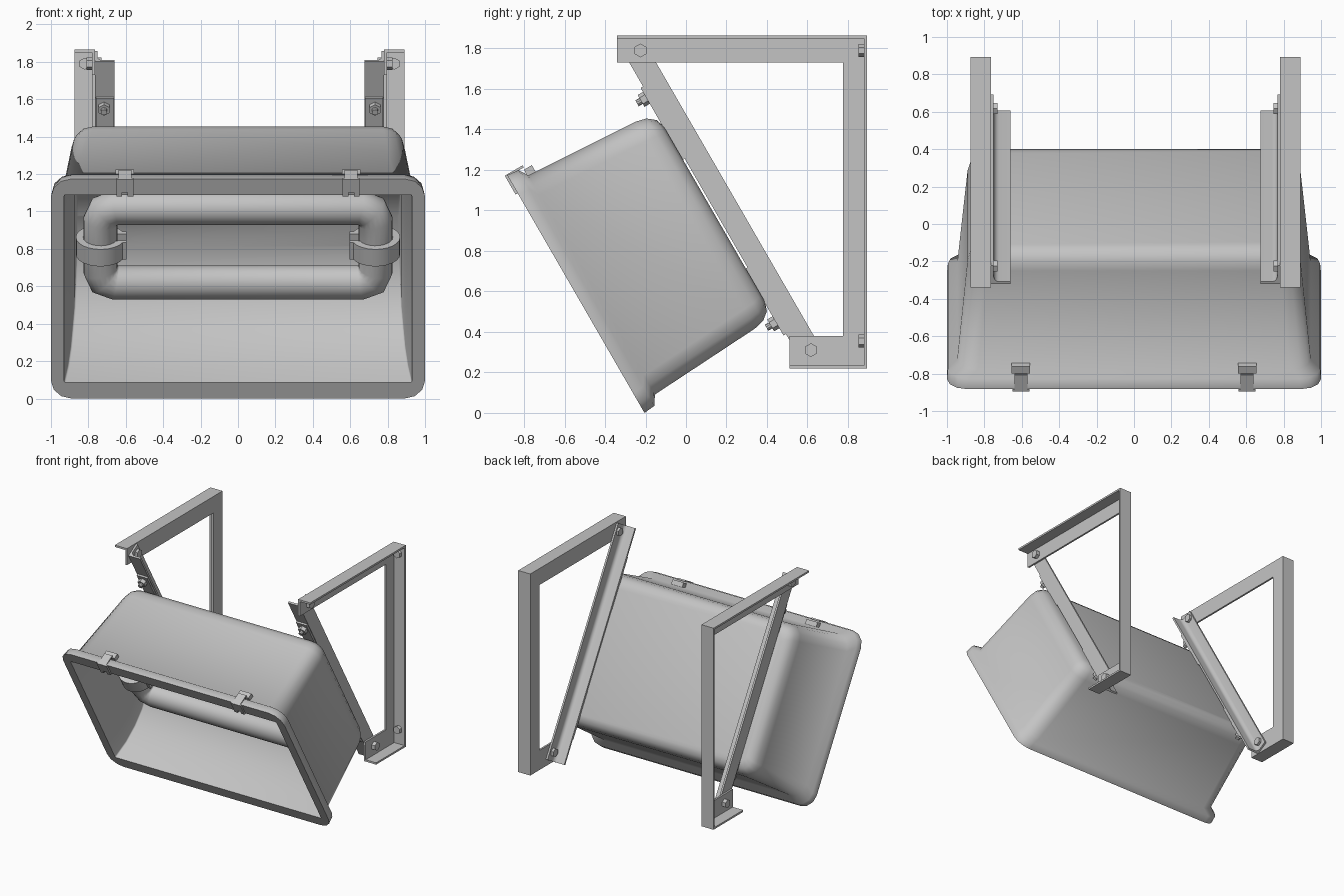
import bpy, bmesh, math
from math import sin, cos, pi, radians
from mathutils import Matrix, Vector

if "Cube" in bpy.data.objects:
    bpy.data.objects.remove(bpy.data.objects["Cube"])

grey = bpy.data.materials.new("light grey metal")
grey.use_nodes = True
colour = (0.55, 0.55, 0.55, 1)
grey.diffuse_color = colour
grey.node_tree.nodes["Principled BSDF"].inputs["Base Color"].default_value = colour

WORLD = Matrix()
# Tilted housing frame: x across, y into the housing, z up along the open face
TILT = Matrix.Translation((0, -0.544, 0.587)) @ Matrix.Rotation(radians(30), 4, 'X')
# The mounting hardware sits slightly off the housing centre
SHIFT = 0.008


def finish(name, bm, frame=WORLD, mirror=False, smooth=None, offset=0):
    bmesh.ops.recalc_face_normals(bm, faces=bm.faces)
    bm.transform(frame)
    me = bpy.data.meshes.new(name)
    bm.to_mesh(me)
    bm.free()
    me.materials.append(grey)
    ob = bpy.data.objects.new(name, me)
    ob.location.x = offset
    bpy.context.collection.objects.link(ob)
    if mirror:
        ob.modifiers.new("Mirror", 'MIRROR').use_mirror_merge = False
    if smooth:
        bpy.ops.object.select_all(action='DESELECT')
        ob.select_set(True)
        bpy.context.view_layer.objects.active = ob
        bpy.ops.object.shade_smooth_by_angle(angle=radians(smooth))


def box(bm, xs, ys, zs):
    size = [r[1] - r[0] for r in (xs, ys, zs)]
    mid = [(r[1] + r[0]) / 2 for r in (xs, ys, zs)]
    m = Matrix.Translation(mid) @ Matrix.Diagonal((*size, 1))
    bmesh.ops.create_cube(bm, size=1, matrix=m)


def prism(bm, points, offset):
    face = bm.faces.new([bm.verts.new(p) for p in points])
    ext = bmesh.ops.extrude_face_region(bm, geom=[face], use_keep_orig=True)
    verts = [g for g in ext['geom'] if isinstance(g, bmesh.types.BMVert)]
    bmesh.ops.translate(bm, verts=verts, vec=offset)


def cylinder(bm, centre, axis, radius, depth, sides):
    rot = Vector(axis).to_track_quat('Z', 'Y').to_matrix().to_4x4()
    bmesh.ops.create_cone(bm, cap_ends=True, segments=sides, radius1=radius,
                          radius2=radius, depth=depth,
                          matrix=Matrix.Translation(centre) @ rot)


def rounded(w, h, r, n=3):
    pts = []
    for k, (sx, sz) in enumerate(((1, 1), (-1, 1), (-1, -1), (1, -1))):
        for i in range(n + 1):
            a = (k + i / n) * pi / 2
            pts.append((sx * (w - r) + r * cos(a), sz * (h - r) + r * sin(a)))
    return pts


# Housing: outer shell, rim and curved reflector lofted in one skin
# Each ring: depth, half width, half height, corner radius
rings = [(0.79, 0.80, 0.50, 0.06), (0.775, 0.845, 0.545, 0.08),
         (0.735, 0.875, 0.577, 0.10), (0.68, 0.89, 0.59, 0.11),
         (0.09, 0.945, 0.625, 0.11), (0.06, 0.995, 0.672, 0.11),
         (0, 1.0, 0.678, 0.11), (0, 0.93, 0.58, 0.01),
         (0.14, 0.91, 0.56, 0.01), (0.27, 0.895, 0.52, 0.01),
         (0.39, 0.885, 0.465, 0.01), (0.48, 0.875, 0.39, 0.01),
         (0.55, 0.87, 0.30, 0.01), (0.595, 0.865, 0.20, 0.01),
         (0.615, 0.86, 0.10, 0.01)]
bm = bmesh.new()
loops = [[bm.verts.new((x, d, z)) for x, z in rounded(w, h, r)]
         for d, w, h, r in rings]
for a, b in zip(loops, loops[1:]):
    for i in range(len(a)):
        j = (i + 1) % len(a)
        bm.faces.new((a[i], a[j], b[j], b[i]))
bm.faces.new(loops[0])
bm.faces.new(loops[-1])
finish("housing", bm, TILT, smooth=62)

# Lamp: closed loop of tube swept along a rounded rectangle
LAMP_DEPTH, LAMP_X, LAMP_Z, TUBE = 0.37, 0.735, 0.055, 0.092
bm = bmesh.new()
path = [Vector((x, z + LAMP_Z)) for x, z in rounded(LAMP_X, 0.23, 0.08, 2)]
sides = 20
tube = []
for i, here in enumerate(path):
    into = (here - path[i - 1]).normalized()
    out = (path[(i + 1) % len(path)] - here).normalized()
    t = (into + out).normalized()
    side = Vector((t.y, -t.x)) / math.sqrt((1 + into.dot(out)) / 2)
    tube.append([bm.verts.new((here.x + side.x * TUBE * cos(a),
                               LAMP_DEPTH + TUBE * sin(a),
                               here.y + side.y * TUBE * cos(a)))
                 for a in (2 * pi * k / sides for k in range(sides))])
for i, a in enumerate(tube):
    b = tube[(i + 1) % len(tube)]
    for k in range(sides):
        m = (k + 1) % sides
        bm.faces.new((a[k], a[m], b[m], b[k]))
finish("lamp_tube", bm, TILT, smooth=50)

# Lamp clamps: open bands with two ears and a stem to the reflector
bm = bmesh.new()
arc = [radians(205 + 310 * i / 20) for i in range(21)]
low, high = LAMP_Z - 0.055, LAMP_Z + 0.05


def ring_points(r, angles):
    return [(LAMP_X + r * cos(a), LAMP_DEPTH + r * sin(a), low) for a in angles]


prism(bm, ring_points(0.132, arc) + ring_points(0.093, arc[::-1]), (0, 0, high - low))
for s in (-1, 1):
    ys = sorted((LAMP_DEPTH + s * 0.035, LAMP_DEPTH + s * 0.06))
    box(bm, (0.595, 0.645), ys, (low, high))
box(bm, (0.70, 0.77), (LAMP_DEPTH + 0.12, 0.63), (low + 0.015, high - 0.015))
finish("lamp_clamp", bm, TILT, True, 40)

# Rim clips: front hook with two prongs, strap over the lip and a rear plate
bm = bmesh.new()
for xs in ((0.56, 0.59), (0.62, 0.65)):
    box(bm, xs, (-0.012, 0), (0.575, 0.682))
box(bm, (0.59, 0.62), (-0.012, 0), (0.60, 0.682))
box(bm, (0.57, 0.64), (0, 0.09), (0.67, 0.682))
box(bm, (0.555, 0.655), (0.085, 0.13), (0.615, 0.66))
finish("rim_clip", bm, TILT, True)

# Wall brackets: angle section with the web inside and flanges outward
bm = bmesh.new()
outline = [(-0.34, 1.73), (-0.34, 1.865), (0.893, 1.865), (0.893, 0.22),
           (0.51, 0.22), (0.51, 0.38), (0.775, 0.38), (0.775, 1.73)]
prism(bm, [(0.773, y, z) for y, z in outline], (0.015, 0, 0))
box(bm, (0.788, 0.882), (-0.34, 0.893), (1.85, 1.865))
box(bm, (0.788, 0.882), (0.878, 0.893), (0.235, 1.85))
box(bm, (0.788, 0.882), (0.51, 0.893), (0.22, 0.235))
finish("wall_bracket", bm, WORLD, True, offset=SHIFT)

# Sloping support bars: angle section with a filleted inner corner
bm = bmesh.new()
fillet = [(0.728 + 0.03 * sin(a), 0.845 - 0.03 * cos(a))
          for a in (pi / 2 * i / 5 for i in range(6))]
section = [(0.773, 0.80), (0.773, 0.915), (0.758, 0.915), *fillet[::-1],
           (0.668, 0.815), (0.668, 0.80)]
prism(bm, [(x, y, -0.888) for x, y in section], (0, 0, 1.828))
finish("support_bar", bm, TILT, True, 40, SHIFT)

# Short mounting straps between bar and housing
bm = bmesh.new()
for zs in ((0.31, 0.722), (-0.69, -0.31)):
    box(bm, (0.672, 0.767), (0.786, 0.80), zs)
finish("mounting_strap", bm, TILT, True, offset=SHIFT)

# Bolts through the straps
bm = bmesh.new()
for z in (0.665, -0.615):
    cylinder(bm, (0.725, 0.771, z), (0, 1, 0), 0.034, 0.03, 6)
    cylinder(bm, (0.725, 0.75, z), (0, 1, 0), 0.017, 0.035, 10)
finish("strap_bolt", bm, TILT, True, offset=SHIFT)

# Bolts joining bracket and bar, and bolts into the wall
bm = bmesh.new()
for y, z in ((-0.225, 1.79), (0.617, 0.31)):
    cylinder(bm, (0.803, y, z), (1, 0, 0), 0.034, 0.03, 6)
    cylinder(bm, (0.748, y, z), (1, 0, 0), 0.034, 0.02, 6)
for z in (1.79, 0.355):
    cylinder(bm, (0.828, 0.865, z), (0, 1, 0), 0.032, 0.026, 6)
finish("bracket_bolt", bm, WORLD, True, offset=SHIFT)
